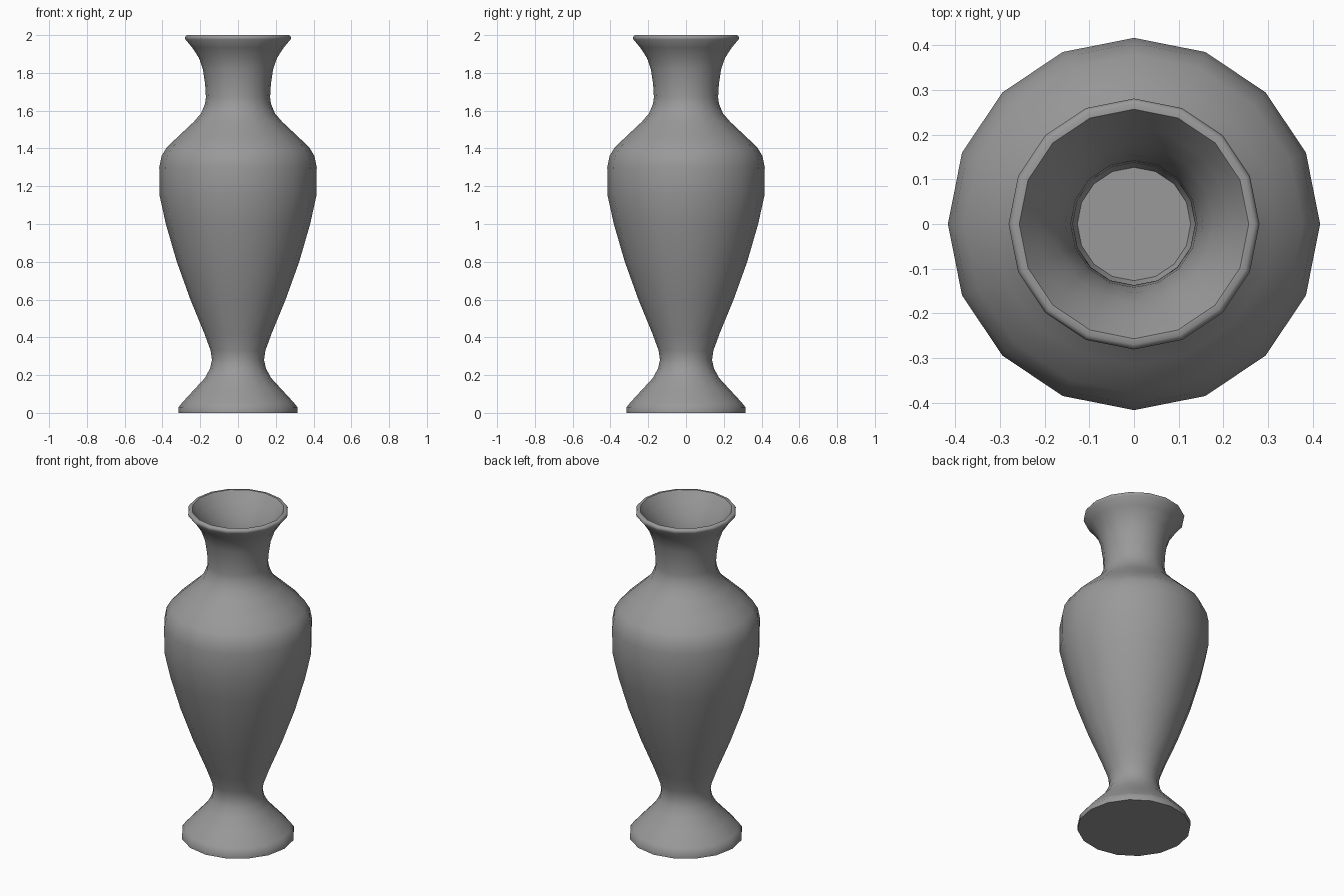
import bpy, bmesh, math

SIDES = 16

# Half profile (radius, height): foot, waist, belly, shoulder, neck, rounded lip
outer = [(0.315, 0.0), (0.315, 0.03), (0.295, 0.055), (0.235, 0.12), (0.175, 0.185),
         (0.148, 0.235), (0.138, 0.28), (0.145, 0.33), (0.178, 0.42), (0.252, 0.6),
         (0.324, 0.8), (0.382, 1.0), (0.415, 1.15), (0.417, 1.3), (0.405, 1.36),
         (0.378, 1.405), (0.315, 1.465), (0.235, 1.54), (0.196, 1.585), (0.175, 1.635),
         (0.17, 1.67), (0.174, 1.74), (0.186, 1.82), (0.207, 1.88), (0.243, 1.935),
         (0.2785, 1.977), (0.281, 1.988), (0.2765, 1.9965), (0.2695, 2.0), (0.257, 2.0)]

# Hollow interior, from the lip down to the floor
inner = [(0.215, 1.94), (0.178, 1.88), (0.155, 1.82), (0.142, 1.74),
         (0.137, 1.67), (0.145, 1.62), (0.17, 1.565), (0.215, 1.515), (0.295, 1.44),
         (0.352, 1.385), (0.375, 1.345), (0.384, 1.29), (0.382, 1.155), (0.35, 1.01),
         (0.292, 0.81), (0.22, 0.61), (0.146, 0.43), (0.127, 0.38)]

# Revolve the profile and cap the base and the inside floor
bm = bmesh.new()
rings = []
for r, z in outer + inner:
    rings.append([bm.verts.new((r * math.cos(2 * math.pi * i / SIDES),
                                r * math.sin(2 * math.pi * i / SIDES), z))
                  for i in range(SIDES)])
for a, b in zip(rings, rings[1:]):
    for i in range(SIDES):
        j = (i + 1) % SIDES
        bm.faces.new((a[i], a[j], b[j], b[i]))
bm.faces.new(rings[0][::-1])
bm.faces.new(rings[-1])
bmesh.ops.recalc_face_normals(bm, faces=bm.faces)

mesh = bpy.data.meshes.new("vase")
bm.to_mesh(mesh)
bm.free()
vase = bpy.data.objects.new("vase", mesh)
bpy.context.collection.objects.link(vase)

# Dark grey glaze
glaze = bpy.data.materials.new("dark_grey")
glaze.diffuse_color = (0.32, 0.32, 0.32, 1.0)
mesh.materials.append(glaze)

# Smooth walls with crisp base, inner lip and floor edges
bpy.context.view_layer.objects.active = vase
vase.select_set(True)
bpy.ops.object.shade_smooth_by_angle(angle=math.radians(42))
